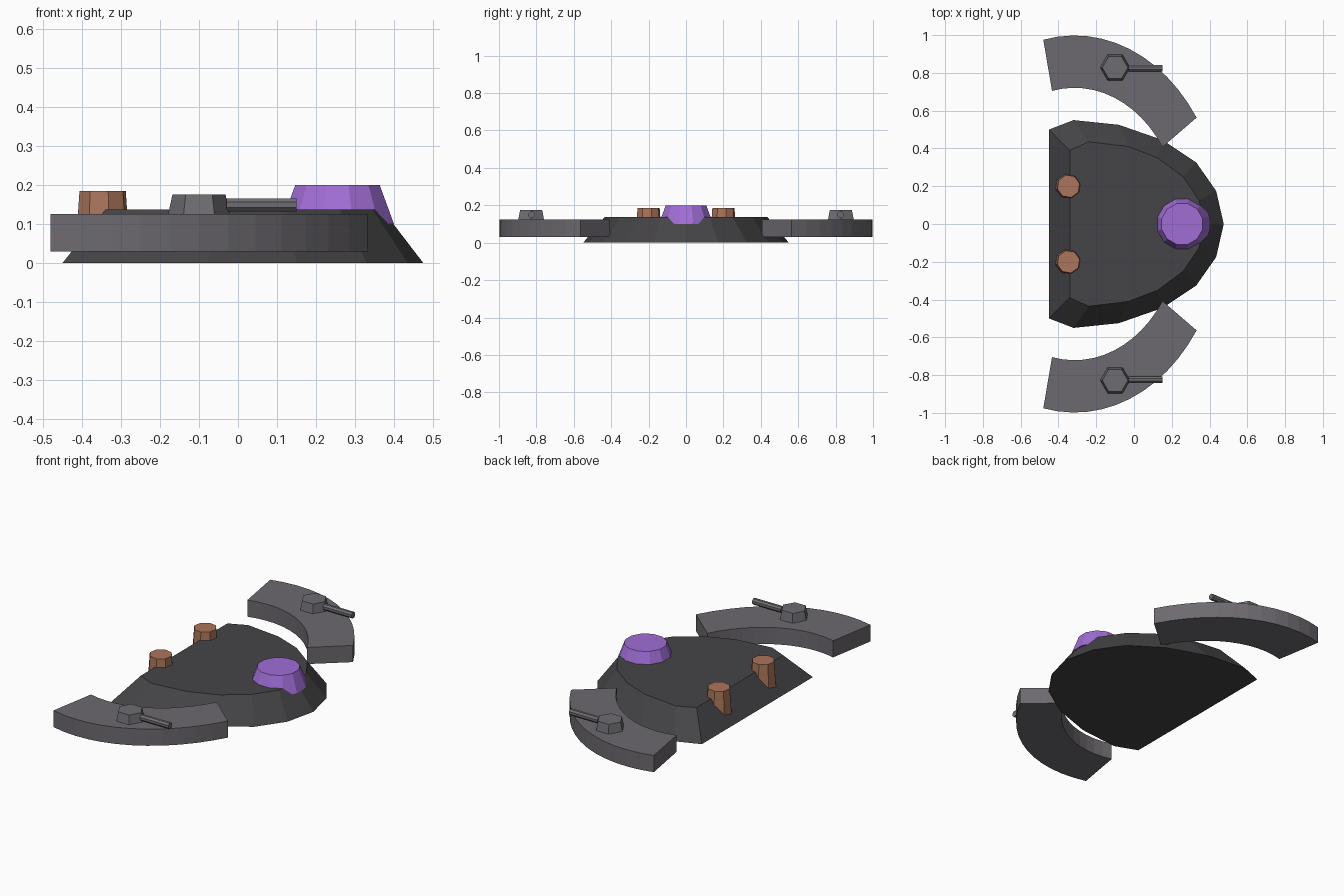
import bpy, bmesh, math
from mathutils import Matrix, Vector

if "Cube" in bpy.data.objects:
    bpy.data.objects.remove(bpy.data.objects["Cube"])


def material(name, srgb):
    color = [((c + 0.055) / 1.055) ** 2.4 for c in srgb] + [1]
    m = bpy.data.materials.new(name)
    m.use_nodes = True
    m.diffuse_color = color
    m.node_tree.nodes["Principled BSDF"].inputs["Base Color"].default_value = color
    return m


dark = material("dark hull grey", (0.27, 0.265, 0.275))
plate = material("warm plate grey", (0.43, 0.415, 0.44))
steel = material("gun grey", (0.43, 0.43, 0.45))
copper = material("copper", (0.67, 0.46, 0.36))
purple = material("violet", (0.63, 0.43, 0.84))


def loft(name, bottom, top, mat):
    """Close two matching rings of points into a solid."""
    bm = bmesh.new()
    lo = [bm.verts.new(p) for p in bottom]
    hi = [bm.verts.new(p) for p in top]
    bm.faces.new(lo)
    bm.faces.new(hi)
    for i in range(len(lo)):
        j = (i + 1) % len(lo)
        bm.faces.new((lo[i], lo[j], hi[j], hi[i]))
    bmesh.ops.recalc_face_normals(bm, faces=bm.faces)
    mesh = bpy.data.meshes.new(name)
    bm.to_mesh(mesh)
    bm.free()
    mesh.materials.append(mat)
    obj = bpy.data.objects.new(name, mesh)
    bpy.context.collection.objects.link(obj)
    return obj


def ring(x, y, z, r, sides, turn=0):
    return [(x + r * math.cos(a), y + r * math.sin(a), z)
            for a in (math.tau * (i + turn) / sides for i in range(sides))]


def frustum(name, x, y, z0, z1, r0, r1, sides, mat, turn=0):
    return loft(name, ring(x, y, z0, r0, sides, turn), ring(x, y, z1, r1, sides, turn), mat)


def mirrored(half, z):
    """Half outline from the back corner to the nose, mirrored across y."""
    return [(x, y, z) for x, y in half] + [(x, -y, z) for x, y in half[-2::-1]]


# Sloped hull with a straight back
base = [(-.45, .5), (-.32, .55), (-.08, .525), (.15, .445), (.33, .325), (.435, .175), (.475, 0)]
deck = [(-.34, .39), (-.24, .435), (-.03, .41), (.125, .35), (.26, .25), (.345, .125), (.37, 0)]
loft("hull", mirrored(base, 0), mirrored(deck, .137), dark)

# Command dome near the nose
frustum("dome", .255, 0, .1, .2, .15, .112, 12, purple, .5)

# Curved side plates, stacks and guns on both sides
ARC_STEPS = 12
for side, label in ((1, "left"), (-1, "right")):
    def arc(radius, z):
        angles = [math.radians(102.2 - 68 * i / ARC_STEPS) for i in range(ARC_STEPS + 1)]
        return [(-.315 + .787 * radius * math.cos(a),
                 side * (.005 + radius * math.sin(a)), z) for a in angles]

    outline = {z: arc(.993, z) + arc(.716, z)[::-1] for z in (.03, .125)}
    loft(label + "_side_plate", outline[.03], outline[.125], plate)

    frustum(label + "_stack", -.347, side * .2, .04, .185, .071, .061, 8, copper, .3)

    frustum(label + "_turret", -.1, side * .828, .12, .176, .08, .068, 6, steel)
    # Barrel pointing towards the nose
    barrel = frustum(label + "_barrel", 0, 0, -.09, .09, .018, .018, 8, steel, .5)
    barrel.data.transform(Matrix.Translation(Vector((.06, side * .825, .149)))
                          @ Matrix.Rotation(math.pi / 2, 4, 'Y'))
